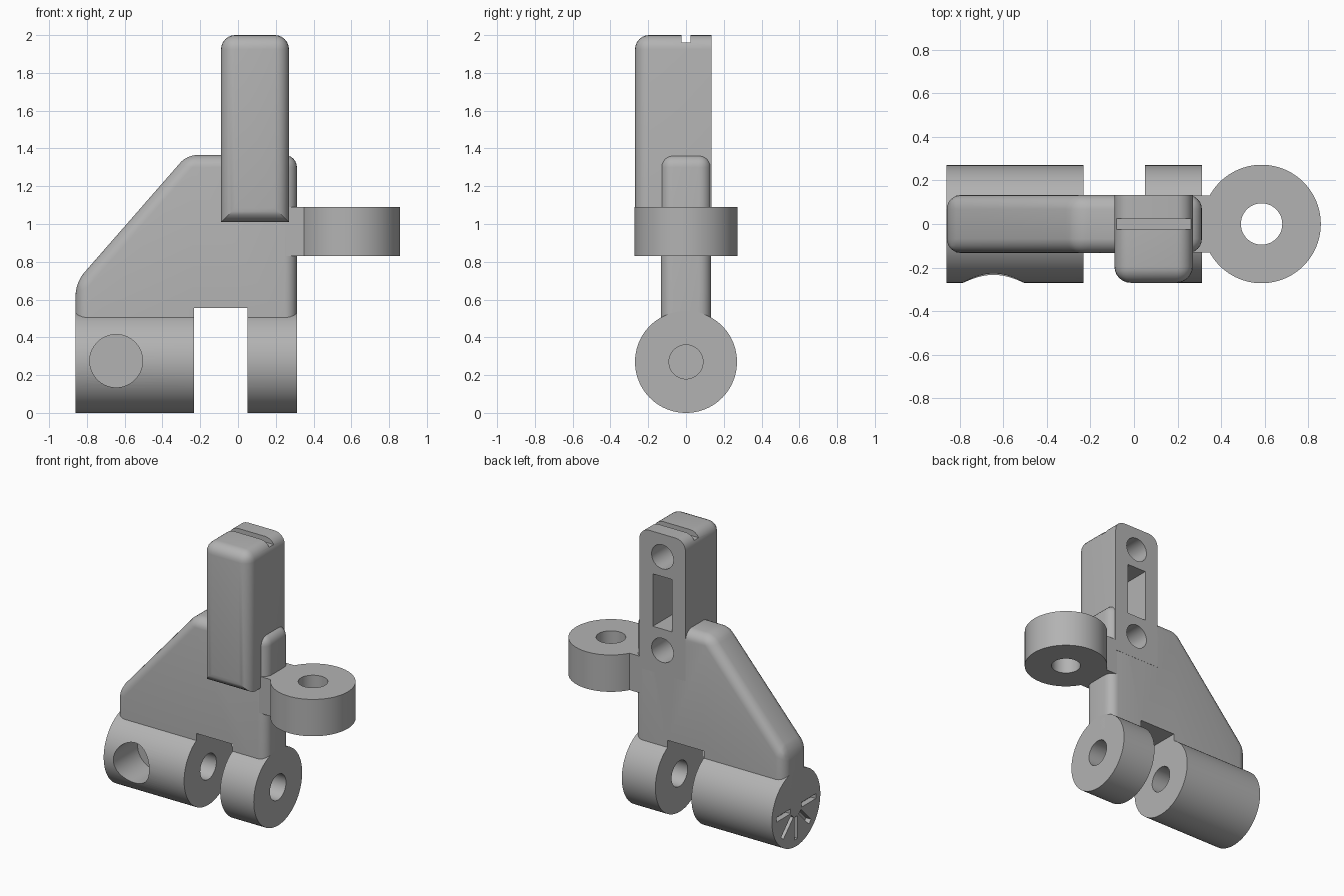
import bpy, bmesh, math
from mathutils import Matrix, Vector

cube = bpy.data.objects.get("Cube")
if cube:
    bpy.data.objects.remove(cube, do_unlink=True)

grey = bpy.data.materials.new("plain grey")
grey.use_nodes = True
GREY = (0.45, 0.45, 0.45, 1)
grey.diffuse_color = GREY
grey.node_tree.nodes["Principled BSDF"].inputs["Base Color"].default_value = GREY


def make(name, bm):
    bmesh.ops.recalc_face_normals(bm, faces=bm.faces)
    mesh = bpy.data.meshes.new(name)
    bm.to_mesh(mesh)
    bm.free()
    mesh.materials.append(grey)
    ob = bpy.data.objects.new(name, mesh)
    bpy.context.collection.objects.link(ob)
    return ob


def box_bm(lo, hi):
    bm = bmesh.new()
    lo, hi = Vector(lo), Vector(hi)
    m = Matrix.Translation((lo + hi) / 2) @ Matrix.Diagonal((*(hi - lo), 1))
    bmesh.ops.create_cube(bm, size=1, matrix=m)
    return bm


def box(name, lo, hi):
    return make(name, box_bm(lo, hi))


def cylinder(name, axis, centre, radius, length, sides=64):
    bm = bmesh.new()
    turn = {"x": Matrix.Rotation(math.pi / 2, 4, "Y"),
            "y": Matrix.Rotation(math.pi / 2, 4, "X"),
            "z": Matrix.Identity(4)}[axis]
    bmesh.ops.create_cone(bm, cap_ends=True, segments=sides, radius1=radius,
                          radius2=radius, depth=length,
                          matrix=Matrix.Translation(centre) @ turn)
    return make(name, bm)


def combine(ob, others, operation="DIFFERENCE"):
    for other in others:
        mod = ob.modifiers.new("combine", "BOOLEAN")
        mod.operation = operation
        mod.solver = "EXACT"
        mod.object = other
        bpy.context.view_layer.objects.active = ob
        bpy.ops.object.modifier_apply(modifier=mod.name)


def round_edges(bm, rule, radius):
    edges = [e for e in bm.edges if rule(*(v.co for v in e.verts))]
    bmesh.ops.bevel(bm, geom=edges, offset=radius, segments=6,
                    profile=0.5, affect="EDGES", clamp_overlap=True)


# Web plate: extruded outline with rounded corners and rims
outline = [(-0.86, 0.43), (0.312, 0.43), (0.312, 1.365), (-0.27, 1.365), (-0.86, 0.69)]
bm = bmesh.new()
face = bm.faces.new([bm.verts.new((x, -0.133, z)) for x, z in outline])
new = bmesh.ops.extrude_face_region(bm, geom=[face])["geom"]
bmesh.ops.translate(bm, vec=(0, 0.266, 0),
                    verts=[g for g in new if isinstance(g, bmesh.types.BMVert)])
round_edges(bm, lambda a, b: max(a.z, b.z) > 0.5, 0.065)
plate = make("web_plate", bm)

# Tower block: rounded front uprights, top sides, top front and lower front edge
bm = box_bm((-0.09, -0.27, 1.01), (0.27, 0.134, 2))
round_edges(bm, lambda a, b: max(a.y, b.y) < 0 or min(a.z, b.z) > 1.9 and a.x == b.x, 0.075)
tower = make("tower_block", bm)

# Hinge barrel
barrel = cylinder("hinge_barrel", "x", (-0.274, 0, 0.27), 0.27, 1.172, 96)

# Side ring with its neck
ring = cylinder("side_ring", "z", (0.586, 0, 0.96), 0.272, 0.26, 96)
neck = box("neck", (0.2, -0.132, 0.83), (0.45, 0.132, 1.09))
combine(ring, [neck], "UNION")
ring_hole = cylinder("ring_hole", "z", (0.586, 0, 0.96), 0.095, 1)
combine(ring, [ring_hole])

# Gap between the hinge knuckles
gap = box("gap_cutter", (-0.232, -0.5, -0.2), (0.05, 0.5, 0.555))
combine(plate, [gap])

# Axle bore, cross hole and gap in the barrel
bore = cylinder("bore_cutter", "x", (0, 0, 0.27), 0.09, 0.9)
cross = cylinder("cross_cutter", "y", (-0.645, -0.2, 0.275), 0.14, 0.4)
combine(barrel, [bore, cross, gap])

# Radial slots in the closed barrel end
slots = []
for i in range(5):
    slot_bm = box_bm((-0.9, 0.06, -0.017), (-0.82, 0.22, 0.017))
    move = Matrix.Translation((0, 0, 0.27)) @ Matrix.Rotation(-i * math.pi / 4, 4, "X")
    bmesh.ops.transform(slot_bm, matrix=move, verts=slot_bm.verts)
    slots.append(make("slot_cutter", slot_bm))
combine(barrel, slots)

# Back sockets and window, and the groove across the top
sockets = [cylinder("socket_cutter", "y", (0.09, 0.1, z), 0.085, 0.4) for z in (1.84, 1.18)]
window = box("window_cutter", (0.015, -0.15, 1.33), (0.165, 0.3, 1.7))
groove = box("groove_cutter", (-0.2, -0.025, 1.96), (0.4, 0.025, 2.1))
combine(tower, sockets + [window, groove])
combine(plate, sockets + [window])

# Remove cutters and shade the finished parts
for helper in [neck, ring_hole, gap, bore, cross, window, groove] + slots + sockets:
    bpy.data.objects.remove(helper, do_unlink=True)
for part in (plate, tower, barrel, ring):
    bpy.ops.object.select_all(action="DESELECT")
    part.select_set(True)
    bpy.context.view_layer.objects.active = part
    bpy.ops.object.shade_smooth_by_angle(angle=math.radians(30))
